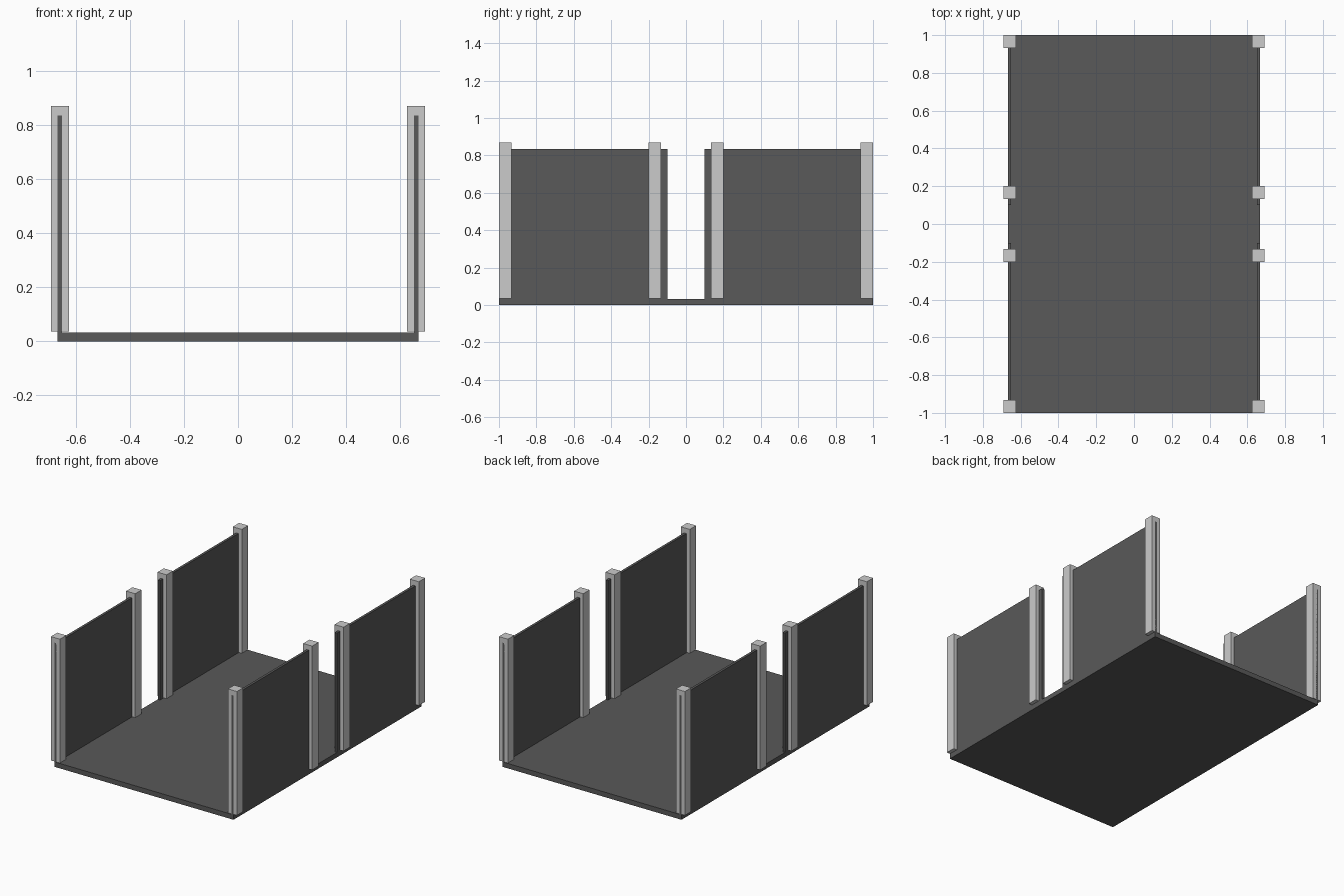
import bpy

if "Cube" in bpy.data.objects:
    bpy.data.objects.remove(bpy.data.objects["Cube"])

dark = bpy.data.materials.new("dark_panel")
dark.diffuse_color = (0.1, 0.1, 0.1, 1)
dark.use_nodes = True
dark.node_tree.nodes["Principled BSDF"].inputs["Base Color"].default_value = dark.diffuse_color


def box(name, lo, hi, mat=None, mirror=None):
    bpy.ops.mesh.primitive_cube_add(size=1)
    ob = bpy.context.object
    ob.name = name
    for v in ob.data.vertices:
        for i in range(3):
            v.co[i] = lo[i] if v.co[i] < 0 else hi[i]
    if mat:
        ob.data.materials.append(mat)
    if mirror:
        mod = ob.modifiers.new("mirror", 'MIRROR')
        mod.use_axis = mirror
        mod.use_mirror_merge = False
    return ob


both = (True, True, False)

# Floor slab
box("floor", (-0.667, -1, 0), (0.667, 1, 0.033), dark)

# Four side walls, with a doorway gap on each long side
box("side_wall", (0.65, 0.1, 0.033), (0.667, 1, 0.835), dark, both)

# Posts at the outer corners and beside the doorways
for name, y in (("corner_post", 0.933), ("doorway_post", 0.133)):
    box(name, (0.625, y, 0.036), (0.692, y + 0.067, 0.869), None, both)
